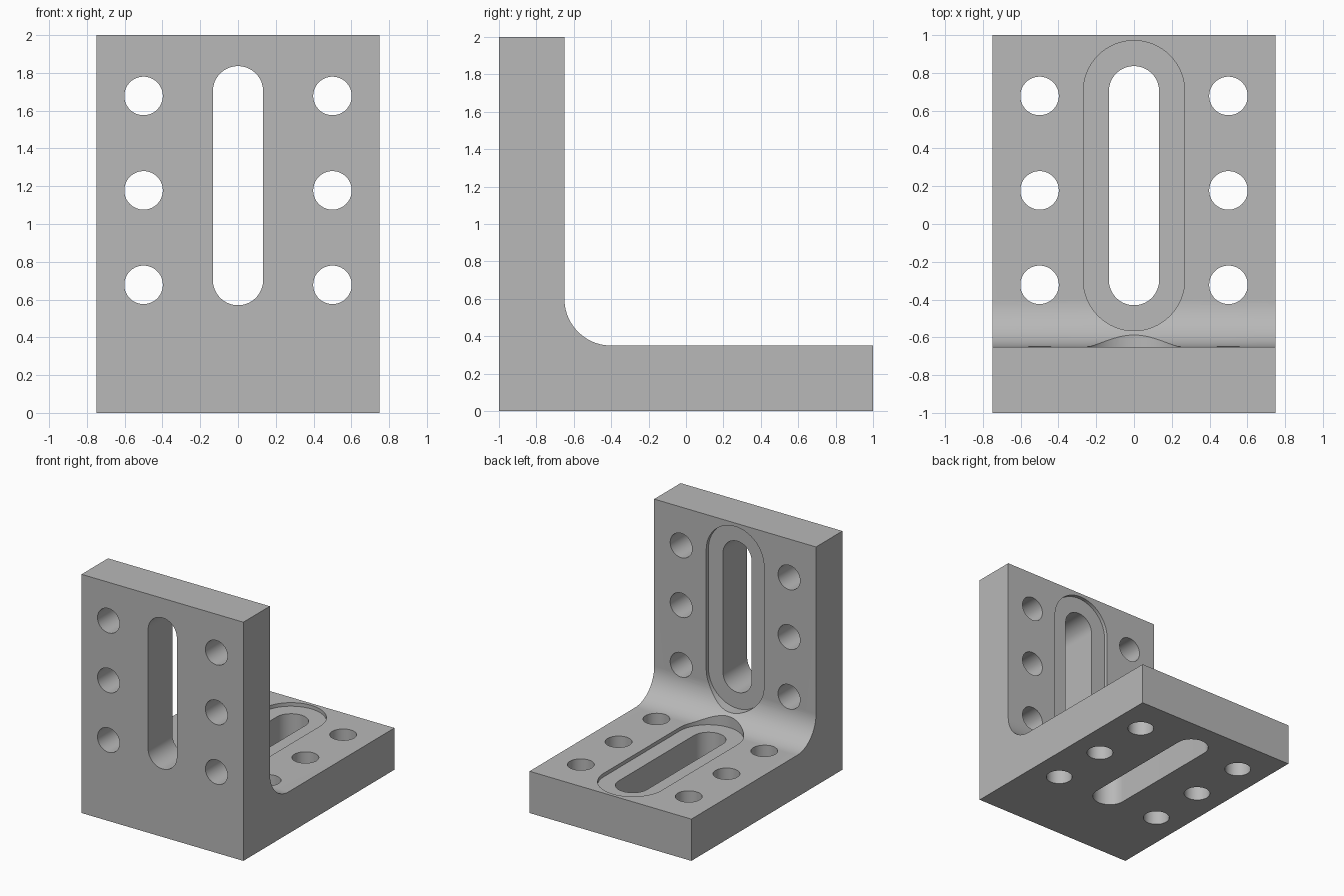
import bpy, bmesh
from math import pi, cos, sin, radians

if "Cube" in bpy.data.objects:
    bpy.data.objects.remove(bpy.data.objects["Cube"])

WIDTH, THICK, FILLET = 1.5, 0.35, 0.25
MID = 0.203          # centre of the slot along each plate
RECESS = 0.03        # depth of the slot's counterbore

grey = bpy.data.materials.new("machined grey")
grey.use_nodes = True
grey.diffuse_color = (0.48, 0.48, 0.48, 1)
grey.node_tree.nodes["Principled BSDF"].inputs["Base Color"].default_value = grey.diffuse_color


def prism(name, loop, far_loop):
    """Solid between two matching closed outlines."""
    bm = bmesh.new()
    a = [bm.verts.new(p) for p in loop]
    b = [bm.verts.new(p) for p in far_loop]
    bm.faces.new(a)
    bm.faces.new(b[::-1])
    for i in range(len(a)):
        j = (i + 1) % len(a)
        bm.faces.new((a[j], a[i], b[i], b[j]))
    bmesh.ops.recalc_face_normals(bm, faces=bm.faces)
    mesh = bpy.data.meshes.new(name)
    bm.to_mesh(mesh)
    bm.free()
    mesh.materials.append(grey)
    obj = bpy.data.objects.new(name, mesh)
    bpy.context.collection.objects.link(obj)
    return obj


def capsule(x, mid, radius, half, steps=32):
    """Outline of a slot; a circle when half is zero."""
    pts = []
    for end in (0, 1):
        shift = half if end == 0 else -half
        for i in range(steps + (half > 0)):
            t = pi * (end + i / steps)
            pts.append((x + radius * cos(t), mid + shift + radius * sin(t)))
    return pts


# L-shaped body with a rounded inner corner
inner = -1 + THICK
profile = [(-1, 0), (1, 0), (1, THICK)]
for i in range(25):
    t = radians(270) - radians(90) * i / 24
    profile.append((inner + FILLET + FILLET * cos(t), THICK + FILLET + FILLET * sin(t)))
profile += [(inner, 2), (-1, 2)]
body = prism("angle_bracket",
             [(-WIDTH / 2, y, z) for y, z in profile],
             [(WIDTH / 2, y, z) for y, z in profile])

# Slot, counterbore and bolt holes, the same in both plates
cuts = [("recess", capsule(0, MID, 0.268, 0.5), THICK - RECESS, 0.7),
        ("slot", capsule(0, MID, 0.133, 0.5), -0.1, 0.7)]
for x in (-0.5, 0.5):
    for step in (-1, 0, 1):
        cuts.append(("hole", capsule(x, 0.178 + step * 0.5, 0.102, 0), -0.1, 0.7))

base_plate = lambda u, v, w: (u, v, w)
upright_plate = lambda u, v, w: (u, w - 1, v + 1)

bpy.context.view_layer.objects.active = body
for place in (base_plate, upright_plate):
    for name, outline, low, high in cuts:
        cutter = prism(name + "_cutter",
                       [place(u, v, low) for u, v in outline],
                       [place(u, v, high) for u, v in outline])
        cutter.hide_render = True
        mod = body.modifiers.new(name, 'BOOLEAN')
        mod.operation = 'DIFFERENCE'
        mod.solver = 'EXACT'
        mod.object = cutter
        bpy.ops.object.modifier_apply(modifier=mod.name)
        bpy.data.objects.remove(cutter)

# Smooth curved walls, sharp machined edges
bpy.ops.object.select_all(action='DESELECT')
body.select_set(True)
bpy.ops.object.shade_smooth_by_angle(angle=radians(25))
